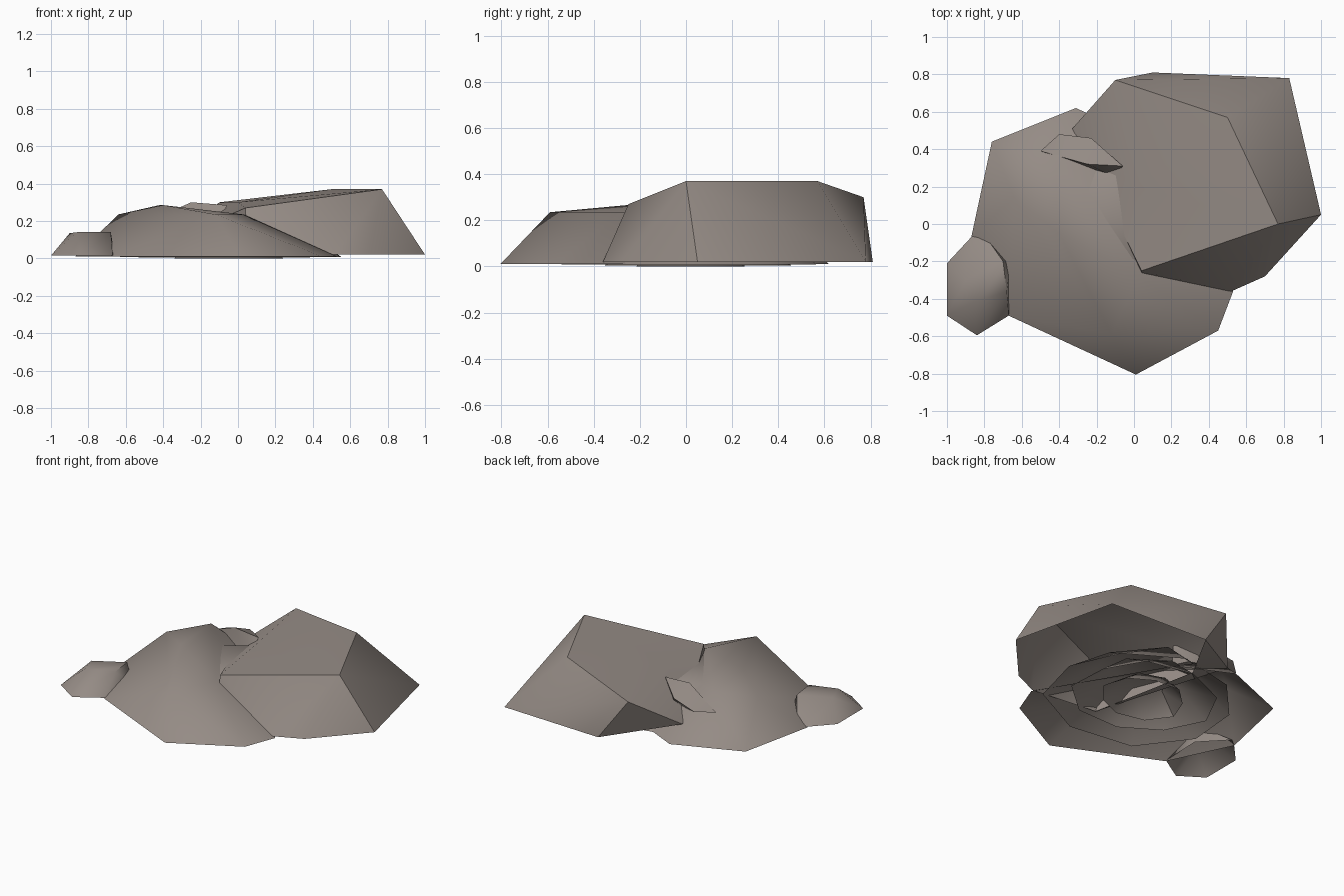
import bpy, bmesh, math, random

if "Cube" in bpy.data.objects:
    bpy.data.objects.remove(bpy.data.objects["Cube"])
random.seed(4)

stone = bpy.data.materials.new("warm grey stone")
stone.diffuse_color = (0.30, 0.26, 0.235, 1)
stone.use_nodes = True
stone.node_tree.nodes["Principled BSDF"].inputs["Base Color"].default_value = stone.diffuse_color


def rock(name, base, top, angle, z0, hollow=True):
    """Faceted rock shell around a base outline at z0 and upper points, open below."""
    bm = bmesh.new()
    for x, y in base:
        bm.verts.new((x, y, z0))
    for p in top:
        bm.verts.new(p)
    res = bmesh.ops.convex_hull(bm, input=bm.verts[:])
    loose = {v for v in res["geom_interior"] if isinstance(v, bmesh.types.BMVert)}
    bmesh.ops.delete(bm, geom=list(loose), context='VERTS')
    bmesh.ops.dissolve_limit(bm, angle_limit=math.radians(2),
                             verts=bm.verts[:], edges=bm.edges[:])
    bmesh.ops.recalc_face_normals(bm, faces=bm.faces[:])
    if hollow:
        under = [f for f in bm.faces if f.normal.z < -.99]
        bmesh.ops.delete(bm, geom=under, context='FACES')
    me = bpy.data.meshes.new(name)
    bm.to_mesh(me)
    bm.free()
    me.materials.append(stone)
    ob = bpy.data.objects.new(name, me)
    bpy.context.collection.objects.link(ob)
    bpy.ops.object.select_all(action='DESELECT')
    ob.select_set(True)
    bpy.context.view_layer.objects.active = ob
    bpy.ops.object.shade_smooth_by_angle(angle=math.radians(angle))
    return ob


# large boulder on the right
rock("large_boulder",
     [(.10, .81), (.83, .78), (1, .05), (.70, -.28), (.52, -.36), (.05, -.31), (-.10, .45)],
     [(-.10, .77, .30), (.50, .57, .37), (.77, 0, .37), (.04, -.25, .27),
      (0, .20, .30), (-.33, .51, .11)], 38, .02)

# broad mound on the left
rock("broad_mound",
     [(-.87, -.07), (-.76, .44), (-.31, .62), (.05, .45), (.53, -.36),
      (.45, -.57), (.01, -.805), (-.67, -.49)],
     [(-.12, -.59, .235), (-.42, .31, .285), (-.64, .14, .235),
      (.03, -.28, .235), (-.40, -.05, .285)], 65, .01)

# thin slab lying between mound and boulder
rock("wedge_slab",
     [(-.30, .40), (-.15, .35), (-.10, .25)],
     [(-.50, .39, .19), (-.40, .48, .20), (-.23, .46, .24), (-.06, .31, .285), (-.25, .32, .30)],
     40, .16, False)

# small stone at the far left
rock("small_stone",
     [(-1, -.21), (-1, -.49), (-.84, -.595), (-.67, -.49), (-.66, -.20), (-.82, -.03), (-.87, -.07)],
     [(-.90, -.30, .135), (-.86, -.42, .14), (-.68, -.36, .14), (-.70, -.20, .14)], 62, .015)

# smaller stones nested under the pile: (base radius, rim height, top height)
for i, (r, z, h) in enumerate([(.68, .008, .26), (.50, .004, .20), (.30, 0, .13)]):
    ring = []
    for k in range(9):
        a = math.tau * (k + .4 * i) / 9
        q = r * random.uniform(.85, 1.0)
        ring.append((q * math.cos(a), .88 * q * math.sin(a)))
    rock(f"inner_stone_{i + 1}", [(x - .05, y + .03) for x, y in ring],
         [(x * .5 - .08, y * .5 + .03, h * random.uniform(.85, 1.0)) for x, y in ring[::2]],
         40, z)
